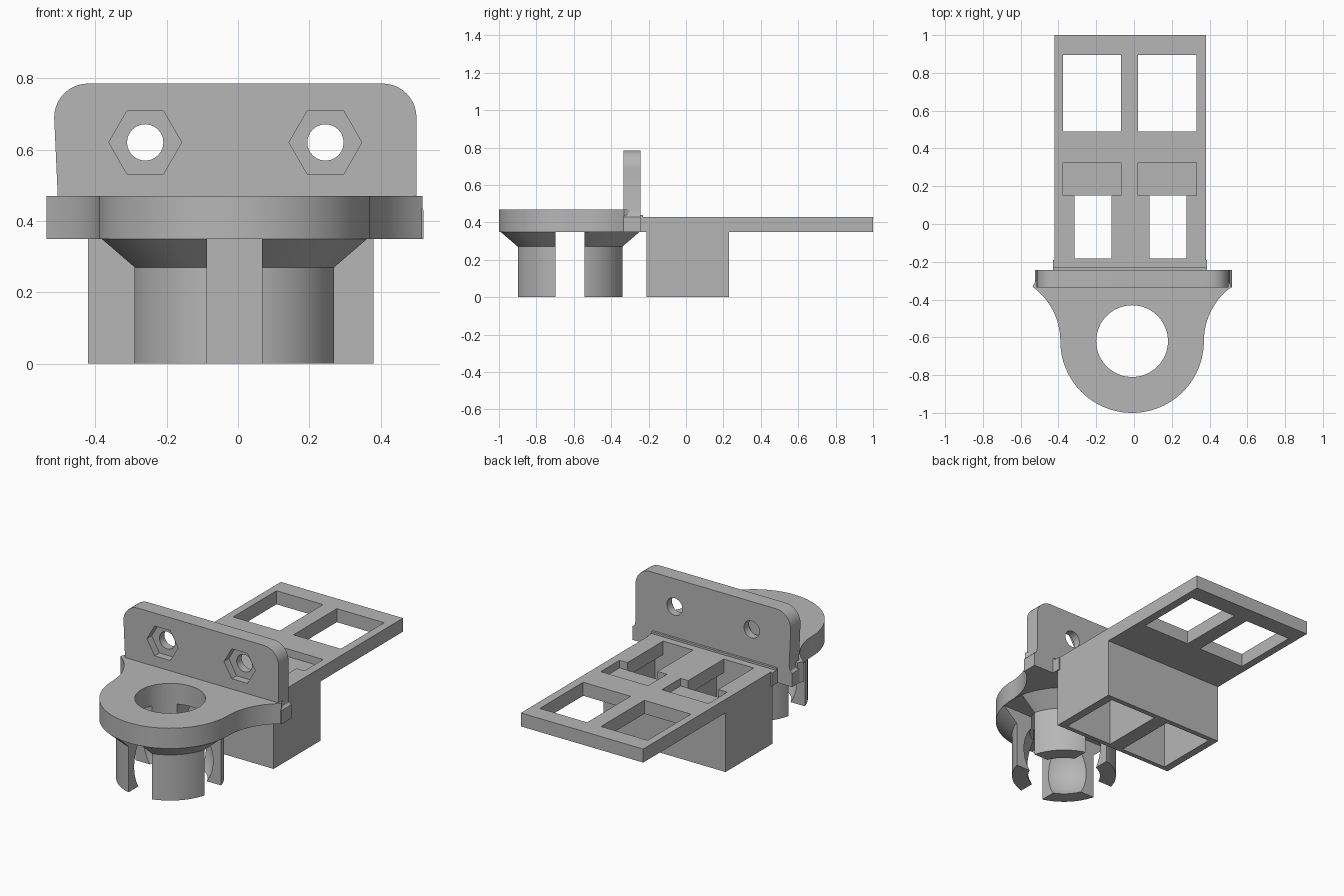
import bpy, bmesh
from math import cos, sin, pi, radians
from mathutils import Vector

cube = bpy.data.objects.get("Cube")
if cube:
    bpy.data.objects.remove(cube, do_unlink=True)

grey = bpy.data.materials.new("plain grey")
grey.use_nodes = True
GREY = (0.47, 0.47, 0.47, 1)
grey.diffuse_color = GREY
grey.node_tree.nodes["Principled BSDF"].inputs["Base Color"].default_value = GREY


def add_object(name, bm):
    bmesh.ops.recalc_face_normals(bm, faces=bm.faces)
    mesh = bpy.data.meshes.new(name)
    bm.to_mesh(mesh)
    bm.free()
    mesh.materials.append(grey)
    ob = bpy.data.objects.new(name, mesh)
    bpy.context.collection.objects.link(ob)
    return ob


def prism(name, outline, low, high, axis="z"):
    """Extrude a 2D outline along z (xy outline) or y (xz outline)."""
    bm = bmesh.new()
    up = axis == "z"
    verts = [bm.verts.new((a, b, low) if up else (a, low, b)) for a, b in outline]
    face = bm.faces.new(verts)
    new = bmesh.ops.extrude_face_region(bm, geom=[face])["geom"]
    step = Vector((0, 0, high - low)) if up else Vector((0, high - low, 0))
    bmesh.ops.translate(bm, vec=step, verts=[v for v in new if isinstance(v, bmesh.types.BMVert)])
    return add_object(name, bm)


def box(name, x0, x1, y0, y1, z0, z1):
    return prism(name, [(x0, y0), (x1, y0), (x1, y1), (x0, y1)], z0, z1)


def arc(cx, cy, r, start, end, n):
    angles = [radians(start + (end - start) * i / n) for i in range(n + 1)]
    return [(cx + r * cos(a), cy + r * sin(a)) for a in angles]


def circle(cx, cy, r, n=48):
    return arc(cx, cy, r, 0, 360, n)[:-1]


def boolean(ob, other, operation="DIFFERENCE"):
    mod = ob.modifiers.new("boolean", "BOOLEAN")
    mod.operation, mod.object, mod.solver = operation, other, "EXACT"
    bpy.context.view_layer.objects.active = ob
    bpy.ops.object.modifier_apply(modifier=mod.name)
    bpy.data.objects.remove(other, do_unlink=True)


def smooth(ob):
    bpy.ops.object.select_all(action="DESELECT")
    ob.select_set(True)
    bpy.context.view_layer.objects.active = ob
    bpy.ops.object.shade_smooth_by_angle(angle=radians(30))


CX, CY = -0.01, -0.62      # socket centre
BORE = 0.19

# Flange: round nose flaring out to the upright plate
flare = arc(CX + 0.38 + 0.355, CY, 0.355, 180, 126, 12)
outline = arc(CX, CY, 0.38, 180, 360, 48) + flare[1:] + [(0.5, -0.30)]
outline += [(2 * CX - x, y) for x, y in reversed([*flare[1:], (0.5, -0.30)])]
flange = prism("socket_flange", outline, 0.35, 0.47)
boolean(flange, prism("cutter", circle(CX, CY, BORE), 0.2, 0.6))
smooth(flange)

# Split collar: conical shoulder above four prongs
bm = bmesh.new()
rings = []
for r, z in ((0.29, 0), (0.29, 0.27), (0.38, 0.35)):
    rings.append([bm.verts.new((x, y, z)) for x, y in circle(CX, CY, r, 64)])
for low, high in zip(rings, rings[1:]):
    for i in range(64):
        j = (i + 1) % 64
        bm.faces.new((low[i], low[j], high[j], high[i]))
bm.faces.new(rings[0])
bm.faces.new(rings[-1])
collar = add_object("split_collar", bm)
boolean(collar, prism("cutter", circle(CX, CY, BORE), -0.1, 0.6))
bm = bmesh.new()
bmesh.ops.create_uvsphere(bm, u_segments=48, v_segments=24, radius=0.24)
bmesh.ops.translate(bm, vec=(CX, CY, 0.13), verts=bm.verts)
boolean(collar, add_object("cutter", bm))
SLOT = 0.077
boolean(collar, box("cutter", CX - SLOT, CX + SLOT, CY - 0.5, CY + 0.5, -0.1, 0.349))
boolean(collar, box("cutter", CX - 0.5, CX + 0.5, CY - SLOT, CY + SLOT, -0.1, 0.349))
smooth(collar)

# Upright plate with rounded top corners and stepped ears at its foot
side = [(0.52, 0.35), (0.52, 0.43), (0.506, 0.443), (0.5, 0.47)]
outline = side + arc(0.405, 0.69, 0.095, 0, 90, 10) + arc(-0.42, 0.69, 0.095, 90, 180, 10)
outline += [(-0.005 + -x, z) for x, z in reversed(side)]
plate = prism("upright_plate", outline, -0.335, -0.243, "y")
for x in (-0.26, 0.245):
    boolean(plate, prism("cutter", circle(x, 0.62, 0.051, 24), -0.5, 0, "y"))
    boolean(plate, prism("cutter", circle(x, 0.62, 0.102, 6), -0.5, -0.29, "y"))
smooth(plate)

# Bridge between the upright plate and the tray
box("bridge", -0.43, 0.387, -0.26, -0.19, 0.35, 0.428)
box("bridge_lip", -0.43, 0.387, -0.25, -0.23, 0.42, 0.44)

# Flat tray with windows, shallow recesses and slots
tray = box("tray", -0.42, 0.38, -0.2, 1.0, 0.35, 0.43)
housing = box("housing", -0.42, 0.38, -0.21, 0.23, 0, 0.35)
for x0, x1 in ((-0.375, -0.07), (0.02, 0.33)):
    mid = (x0 + x1) / 2 + 0.005
    boolean(tray, box("cutter", x0, x1, 0.49, 0.895, 0.2, 0.6))
    boolean(tray, box("cutter", x0, x1, 0.15, 0.325, 0.385, 0.6))
    boolean(tray, box("cutter", mid - 0.098, mid + 0.098, -0.183, 0.151, 0.2, 0.6))
    # Open pocket beneath each slot
    boolean(housing, box("cutter", x0, x1, -0.183, 0.2, -0.1, 0.6))
